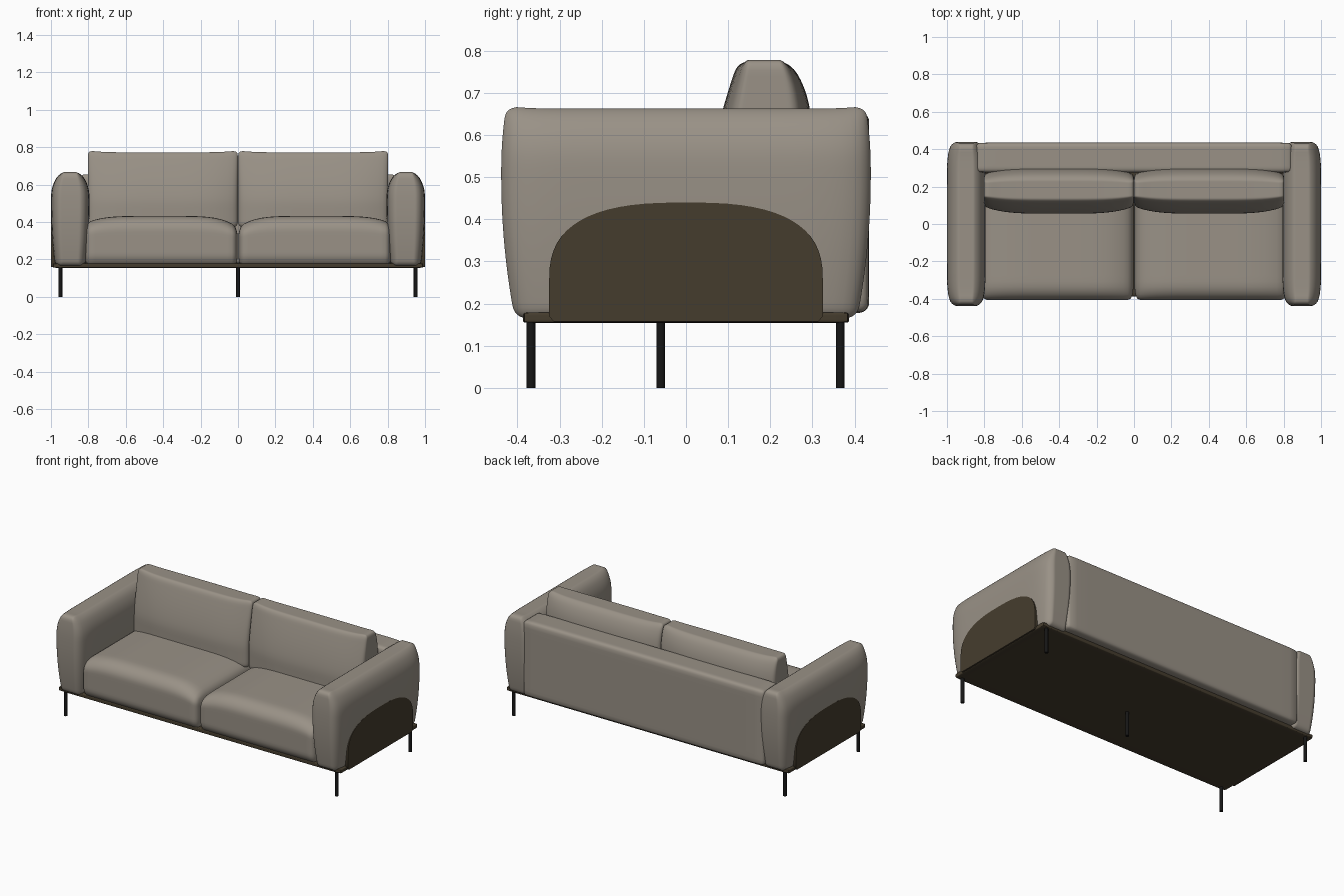
import bpy, bmesh, math
from mathutils import Vector

if "Cube" in bpy.data.objects:
    bpy.data.objects.remove(bpy.data.objects["Cube"])


def material(name, rgb):
    m = bpy.data.materials.new(name)
    m.diffuse_color = (*rgb, 1)
    m.use_nodes = True
    m.node_tree.nodes["Principled BSDF"].inputs["Base Color"].default_value = m.diffuse_color
    return m


FABRIC = material("taupe fabric", (0.32, 0.285, 0.24))
BROWN = material("dark brown", (0.06, 0.046, 0.027))
BLACK = material("black metal", (0.008, 0.008, 0.008))


def finish(bm, name, mat, angle=50):
    bmesh.ops.recalc_face_normals(bm, faces=bm.faces)
    me = bpy.data.meshes.new(name)
    bm.to_mesh(me)
    bm.free()
    ob = bpy.data.objects.new(name, me)
    bpy.context.collection.objects.link(ob)
    me.materials.append(mat)
    bpy.ops.object.select_all(action='DESELECT')
    ob.select_set(True)
    bpy.context.view_layer.objects.active = ob
    bpy.ops.object.shade_smooth_by_angle(angle=math.radians(angle))
    return ob


def soft_box(name, centre, half, radii, mat, deform=None, sx=1, cuts=23):
    """Box with elliptical rounded edges, then shaped by deform(co) and mirrored by sx."""
    bm = bmesh.new()
    bmesh.ops.create_cube(bm, size=2)
    bmesh.ops.subdivide_edges(bm, edges=bm.edges[:], cuts=cuts, use_grid_fill=True)
    for v in bm.verts:
        inner, d = Vector(), Vector()
        for i in range(3):
            p = math.sin(v.co[i] * math.pi / 2) * half[i]
            lim = half[i] - radii[i]
            inner[i] = max(-lim, min(lim, p))
            d[i] = (p - inner[i]) / radii[i]
        d.normalize()
        co = Vector(centre) + inner + Vector([d[i] * radii[i] for i in range(3)])
        if deform:
            co = deform(co)
        co.x *= sx
        v.co = co
    return finish(bm, name, mat, 60)


def arm_shape(c):
    # tapered top and bottom, pinched ends, raised corners
    s = abs(c.y) / 0.43
    up = max(0, (c.z - 0.52) / 0.145)
    low = max(0, (0.5 - c.z) / 0.335)
    k = (1 - 0.5 * up ** 2.5) * (1 - 0.2 * low ** 2) * (1 - 0.3 * s ** 10)
    bulge = 1.02 - 0.075 * low ** 2 - 0.03 * up ** 2
    z = c.z + 0.009 * s ** 14 * up
    return Vector((0.897 + (c.x - 0.897) * k, c.y * bulge, z))


def seat_shape(c):
    # crowned top that falls toward both sides, flat underside
    a = (c.x - 0.41) / 0.408
    t = max(0, (c.z - 0.25) / 0.18)
    drop = (0.06 if a < 0 else 0.04) * abs(a) ** 5
    return Vector((c.x, c.y, max(0.175, c.z - drop * t)))


def back_cushion_shape(c):
    # wedge-like pillow, thinner at the top and at the ends
    a = abs(c.x - 0.402) / 0.4
    t = max(0, min(1, (c.z - 0.5) / 0.272))
    dy = c.y - 0.19
    dy *= (1 - 0.5 * t ** 1.4) if dy < 0 else (1 - 0.5 * t ** 4)
    dy *= 1 - 0.28 * a ** 4
    return Vector((c.x, 0.19 + dy, c.z + 0.01 * a ** 6 * t))


# base frame and backrest
soft_box("base_frame", (0, 0, 0.167), (0.99, 0.387, 0.013), (0.012, 0.012, 0.005), BROWN, cuts=9)
soft_box("backrest", (0, 0.355, 0.417), (0.845, 0.08, 0.239), (0.03, 0.025, 0.025), FABRIC, cuts=15)

for side, sx in (("right", 1), ("left", -1)):
    soft_box(side + "_arm", (0.897, 0, 0.414), (0.103, 0.43, 0.249), (0.03, 0.03, 0.028),
             FABRIC, arm_shape, sx, 27)
    soft_box(side + "_seat_cushion", (0.41, -0.07, 0.291), (0.408, 0.336, 0.141),
             (0.025, 0.09, 0.08), FABRIC, seat_shape, sx)
    soft_box(side + "_back_cushion", (0.402, 0.178, 0.572), (0.401, 0.123, 0.2),
             (0.025, 0.03, 0.025), FABRIC, back_cushion_shape, sx)

    # arched side panel
    bm = bmesh.new()
    outline = [(-0.315, 0.158), (0.315, 0.158), (0.325, 0.17)]
    for i in range(33):
        t = math.pi * i / 32
        c, s = math.cos(t), math.sin(t)
        outline.append((math.copysign(abs(c) ** 0.74, c) * 0.325, 0.25 + 0.19 * abs(s) ** 0.74))
    outline.append((-0.325, 0.17))
    face = bm.faces.new([bm.verts.new((sx * 0.972, y, z)) for y, z in outline])
    ext = bmesh.ops.extrude_face_region(bm, geom=[face])
    for v in ext['geom']:
        if isinstance(v, bmesh.types.BMVert):
            v.co.x = sx * 0.9995
    finish(bm, side + "_side_panel", BROWN, 40)

# legs
for name, x, y in (("front_right_leg", 0.95, -0.368), ("front_left_leg", -0.95, -0.368),
                   ("back_right_leg", 0.95, 0.366), ("back_left_leg", -0.95, 0.366),
                   ("centre_leg", 0, -0.06)):
    bm = bmesh.new()
    bmesh.ops.create_cone(bm, cap_ends=True, segments=20, radius1=0.0105, radius2=0.0105, depth=0.158)
    bmesh.ops.translate(bm, verts=bm.verts, vec=(x, y, 0.079))
    finish(bm, name, BLACK, 40)
